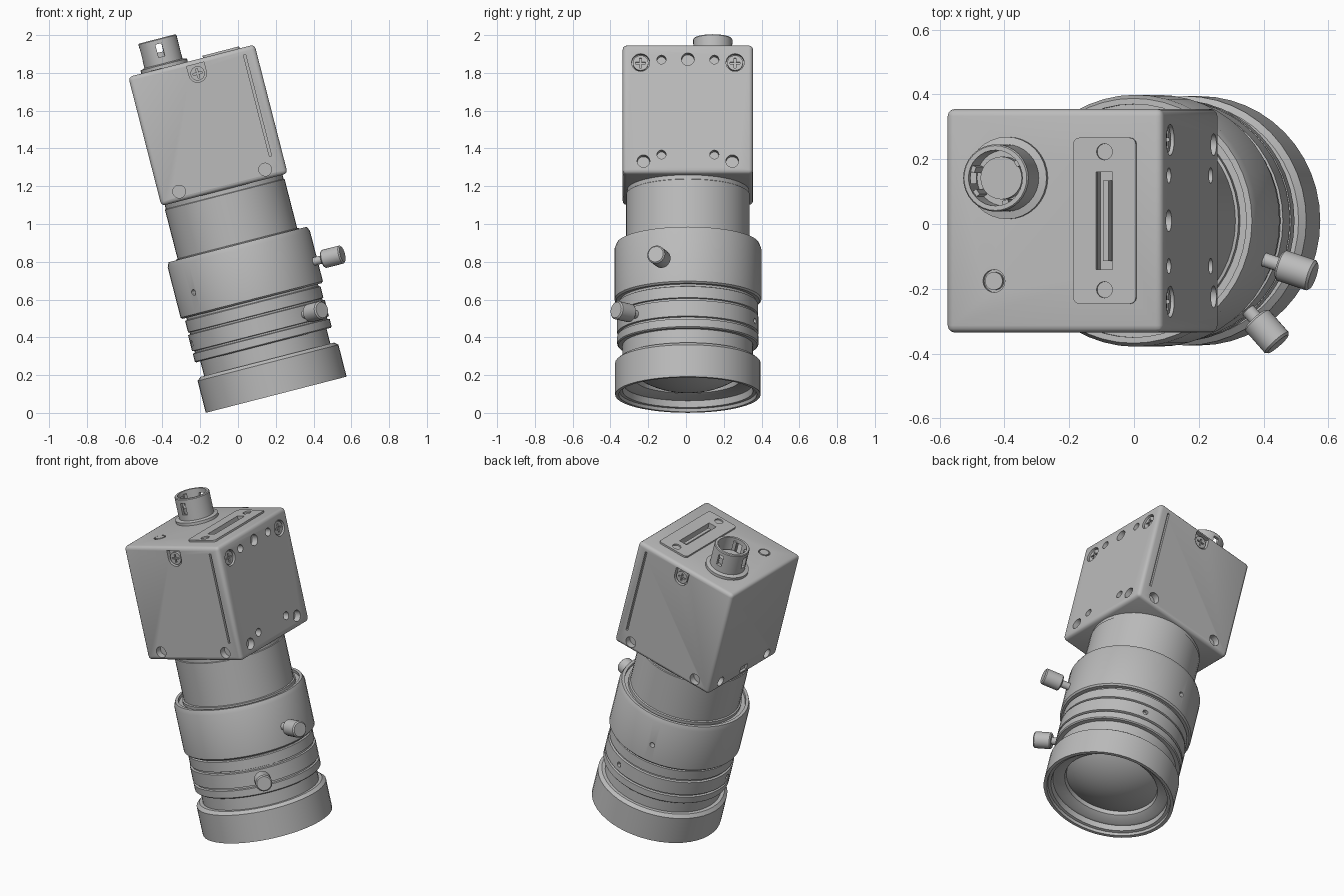
import bpy, bmesh, math
from math import sin, cos, radians, pi
from mathutils import Matrix, Vector

if "Cube" in bpy.data.objects:
    bpy.data.objects.remove(bpy.data.objects["Cube"], do_unlink=True)

grey = bpy.data.materials.new("satin grey")
grey.use_nodes = True
grey.diffuse_color = (0.5, 0.5, 0.5, 1)
grey.node_tree.nodes["Principled BSDF"].inputs["Base Color"].default_value = (0.5, 0.5, 0.5, 1)

# Parts are built upright around the lens axis, then tilted together
TILT = Matrix.Translation((0.2, 0.01, 0.105)) @ Matrix.Rotation(radians(-14.4), 4, 'Y')
TOP, BOTTOM, HALF = 1.815, 1.11, 0.345
parts = []


def make(name, bm):
    bmesh.ops.recalc_face_normals(bm, faces=bm.faces[:])
    mesh = bpy.data.meshes.new(name)
    bm.to_mesh(mesh)
    bm.free()
    mesh.materials.append(grey)
    obj = bpy.data.objects.new(name, mesh)
    bpy.context.scene.collection.objects.link(obj)
    parts.append(obj)
    return obj


def cut(obj, bm):
    cutter = make("cutter", bm)
    parts.remove(cutter)
    cutter.hide_render = True
    mod = obj.modifiers.new("cut", 'BOOLEAN')
    mod.operation, mod.solver, mod.object, mod.use_self = 'DIFFERENCE', 'EXACT', cutter, True
    bpy.context.view_layer.update()
    result = bpy.data.meshes.new_from_object(obj.evaluated_get(bpy.context.evaluated_depsgraph_get()))
    obj.modifiers.clear()
    obj.data = result
    bpy.data.objects.remove(cutter, do_unlink=True)


def frame(p, n):
    return Matrix.Translation(p) @ Vector(n).to_track_quat('Z', 'Y').to_matrix().to_4x4()


def cyl(bm, p, n, r, depth, sides=20):
    bmesh.ops.create_cone(bm, cap_ends=True, segments=sides, radius1=r, radius2=r,
                          depth=depth, matrix=frame(p, n))


def box(bm, p, size, base=Matrix()):
    return bmesh.ops.create_cube(bm, size=1, matrix=base @ Matrix.Translation(p)
                                 @ Matrix.Diagonal((*size, 1)))["verts"]


def lathe(name, profile, centre=(0, 0), steps=48):
    bm = bmesh.new()
    if profile[0][0] > 0:
        profile = profile + profile[:1]
    verts = [bm.verts.new((r, 0, z)) for r, z in profile]
    edges = [bm.edges.new(pair) for pair in zip(verts, verts[1:])]
    bmesh.ops.spin(bm, geom=verts + edges, cent=(0, 0, 0), axis=(0, 0, 1),
                   angle=2 * pi, steps=steps, use_merge=True)
    bmesh.ops.remove_doubles(bm, verts=bm.verts[:], dist=1e-5)
    bmesh.ops.translate(bm, verts=bm.verts[:], vec=(*centre, 0))
    return make(name, bm)


def cross_screw(name, p, n, r):
    bm = bmesh.new()
    cyl(bm, p, n, r, 0.03)
    obj = make(name, bm)
    slots = bmesh.new()
    for size in ((r * 1.3, r * 0.25, 0.02), (r * 0.25, r * 1.3, 0.02)):
        box(slots, (0, 0, 0.015), size, frame(p, n))
    cut(obj, slots)


# Lens barrel
lathe("front_hood", [(.385, -.009), (.385, .165), (.365, .182), (.345, .182), (.345, .27),
                     (.2, .27), (.2, .1), (.27, .1), (.275, .07), (.325, .045),
                     (.34, .045), (.345, .01), (.362, .008), (.366, -.009)])
R = 0.5
dome = [(R * sin(a), .015 + R * (1 - cos(a))) for a in [i * 0.57 / 8 for i in range(9)]]
lathe("front_glass", dome + [(.27, .12), (0, .12)])
iris = lathe("iris_ring", [(.2, .262), (.368, .262), (.374, .268), (.374, .31), (.362, .313),
                           (.362, .322), (.374, .325), (.374, .412), (.362, .415), (.362, .424),
                           (.37, .427), (.37, .488), (.36, .492), (.36, .51), (.2, .51)])
focus = lathe("focus_ring", [(.2, .503), (.38, .503), (.389, .512), (.389, .785), (.378, .812),
                             (.36, .812), (.36, .795), (.2, .795)])
lathe("rear_tube", [(.2, .78), (.336, .78), (.336, .815), (.327, .818), (.327, 1.085),
                    (.322, 1.088), (.322, 1.12), (.2, 1.12)])

# Thumb screws, each with two threaded holes further round its ring
for ring, name, angle, z, start, end in ((focus, "focus", -18, .624, .44, .552),
                                         (iris, "iris", -47.7, .365, .41, .515)):
    def around(r, turn=0):
        a = radians(angle + turn)
        return Vector((r * cos(a), r * sin(a), z)), (cos(a), sin(a), 0)
    bm = bmesh.new()
    p, n = around((0.34 + start) / 2)
    cyl(bm, p, n, 0.022, start - 0.34 + 0.02)
    bm2 = bmesh.new()
    cyl(bm2, around((start + end) / 2)[0], n, 0.049, end - start, 24)
    bmesh.ops.bevel(bm2, geom=[e for e in bm2.edges if any(len(f.verts) > 4 for f in e.link_faces)],
                    offset=0.007, segments=1, affect='EDGES')
    make(name + "_screw_pin", bm)
    make(name + "_screw_knob", bm2)
    holes = bmesh.new()
    for turn in (120, 240):
        p, n = around(0.38, turn)
        cyl(holes, p, n, 0.016, 0.06, 12)
    cut(ring, holes)

# Camera housing
bm = bmesh.new()
box(bm, (0.005, 0, (TOP + BOTTOM) / 2), (2 * HALF, 2 * HALF, TOP - BOTTOM))
bmesh.ops.bevel(bm, geom=bm.edges[:], offset=0.022, segments=3, profile=0.5, affect='EDGES')
housing = make("housing", bm)

holes = bmesh.new()
screws = []
for side in (-1, 1):
    # Front and back faces: notch with a screw, corner holes and a slit
    y, n = side * HALF, (0, side, 0)
    cyl(holes, (.02, y, 1.742), n, .047, .05, 24)
    box(holes, (.02, y, 1.767), (.094, .05, .05))
    screws.append(((.02, y - side * .022, 1.742), n, .038))
    box(holes, (.285, y, 1.498), (.012, .03, .555))
    for s in (-.23, .24):
        cyl(holes, (s, y, 1.16), n, .034, .08)
    # Right face: mounting holes and corner screws
    x, n = HALF + .005, (1, 0, 0)
    cyl(holes, (x, side * .25, 1.717), n, .048, .05, 24)
    screws.append(((x - .024, side * .25, 1.717), n, .041))
    for yy, z, r in ((.14, 1.733, .024), (.14, 1.214, .024), (.235, 1.178, .034)):
        cyl(holes, (x, side * yy, z), n, r, .08)
    # Left face: lower corner holes
    cyl(holes, (.005 - HALF, side * .235, 1.16), n, .03, .08)
cyl(holes, (HALF + .005, 0, 1.735), (1, 0, 0), .034, .08)
box(holes, (.005 - HALF, 0, 1.155), (.03, .07, .04))
# Shallow groove of the indicator and the well under the socket plate
cyl(holes, (-.187, -.186, TOP), (0, 0, 1), .035, .03)
box(holes, (.168, 0, TOP), (.056, .31, .1))
cut(housing, holes)
for i, (p, n, r) in enumerate(screws):
    cross_screw("housing_screw_%d" % i, p, n, r)

bm = bmesh.new()
cyl(bm, (-.187, -.186, TOP - .008), (0, 0, 1), .028, .02)
make("indicator_light", bm)

# Socket plate on the top face
bm = bmesh.new()
box(bm, (.168, 0, TOP + .002), (.2, .513, .018))
bmesh.ops.bevel(bm, geom=[e for e in bm.edges if abs((e.verts[0].co - e.verts[1].co).z) > .01],
                offset=.02, segments=3, profile=0.5, affect='EDGES')
plate = make("socket_plate", bm)
holes = bmesh.new()
box(holes, (.168, 0, TOP), (.052, .3, .1))
for side in (-1, 1):
    cyl(holes, (.168, side * .213, TOP + .01), (0, 0, 1), .025, .016)
cut(plate, holes)
bm = bmesh.new()
box(bm, (.168, 0, TOP - .03), (.018, .25, .05))
make("socket_tongue", bm)

# Round cable connector with keyways
cx, cy = -.142, .132
connector = lathe("round_connector",
                  [(0, 1.80), (.127, 1.80), (.127, 1.832), (.104, 1.838), (.104, 1.967),
                   (.1, 1.972), (.086, 1.972), (.086, 1.865), (.066, 1.865), (.066, 1.9),
                   (0, 1.9)], (cx, cy), 32)
slots = bmesh.new()
for dx, dy in ((0, -1), (-1, 0), (0, 1)):
    box(slots, (cx + dx * .097, cy + dy * .097, 1.91),
        (.034 if dy else .04, .034 if dx else .04, .07))
cut(connector, slots)
bm = bmesh.new()
for a in (35, 160, 215, 290):
    turn = Matrix.Translation((cx, cy, 0)) @ Matrix.Rotation(radians(a), 4, 'Z')
    box(bm, (.082, 0, 1.91), (.018, .02, .09), turn)
make("connector_keys", bm)

# Tilt everything and shade
bpy.ops.object.select_all(action='DESELECT')
for obj in parts:
    obj.data.transform(TILT)
    obj.data.update()
    obj.select_set(True)
bpy.context.view_layer.objects.active = parts[0]
bpy.ops.object.shade_smooth_by_angle(angle=radians(30))
